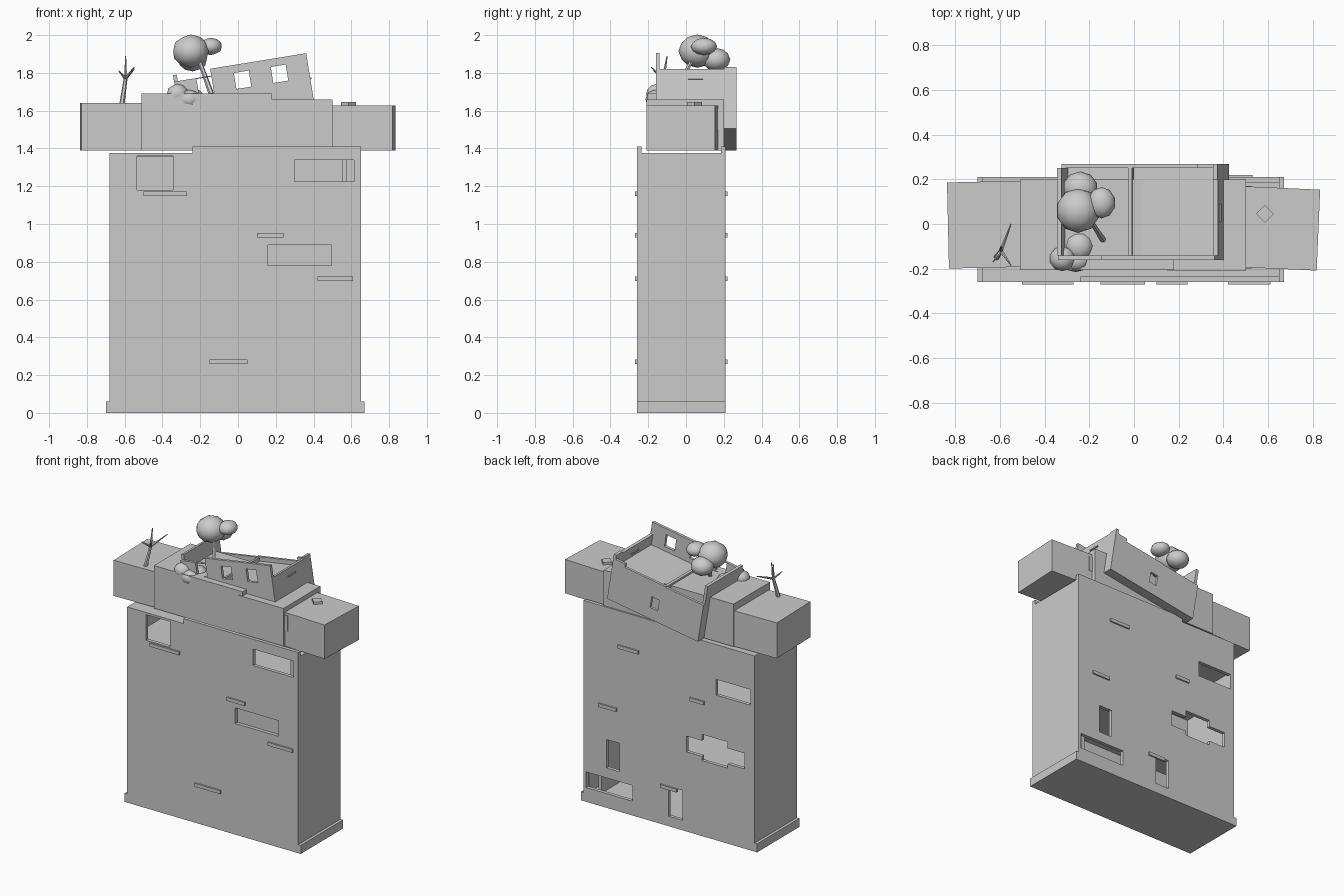
import bpy, bmesh, math
from mathutils import Vector, Matrix

if "Cube" in bpy.data.objects:
    bpy.data.objects.remove(bpy.data.objects["Cube"])

grey = bpy.data.materials.new("concrete_grey")
grey.diffuse_color = (0.6, 0.6, 0.6, 1)
grey.use_nodes = True
grey.node_tree.nodes["Principled BSDF"].inputs["Base Color"].default_value = grey.diffuse_color


def finish(name, bm, matrix=None, smooth=False):
    bmesh.ops.recalc_face_normals(bm, faces=bm.faces)
    me = bpy.data.meshes.new(name)
    bm.to_mesh(me)
    bm.free()
    me.materials.append(grey)
    if smooth:
        for p in me.polygons:
            p.use_smooth = True
    ob = bpy.data.objects.new(name, me)
    bpy.context.collection.objects.link(ob)
    if matrix is not None:
        ob.matrix_world = matrix
    return ob


def box(name, x, y, z, rot=0, matrix=None):
    """Box from three (low, high) ranges, optionally turned about its own z axis."""
    bm = bmesh.new()
    size = Vector((x[1] - x[0], y[1] - y[0], z[1] - z[0]))
    mid = Vector((sum(x) / 2, sum(y) / 2, sum(z) / 2))
    bmesh.ops.create_cube(bm, size=1, matrix=Matrix.Translation(mid)
                          @ Matrix.Rotation(math.radians(rot), 4, 'Z')
                          @ Matrix.Diagonal((*size, 1)))
    return finish(name, bm, matrix)


def wall(name, x, z, y, holes, matrix=None):
    """Upright panel between y[0] and y[1] with rectangular holes (x0, x1, z0, z1)."""
    bm = bmesh.new()
    xs = sorted({*x, *[c for h in holes for c in h[:2]]})
    zs = sorted({*z, *[c for h in holes for c in h[2:]]})
    grid = {}

    def vert(a, b):
        if (a, b) not in grid:
            grid[a, b] = bm.verts.new((a, y[0], b))
        return grid[a, b]

    for a, b in zip(xs, xs[1:]):
        for c, d in zip(zs, zs[1:]):
            u, v = (a + b) / 2, (c + d) / 2
            if not any(h[0] < u < h[1] and h[2] < v < h[3] for h in holes):
                bm.faces.new((vert(a, c), vert(b, c), vert(b, d), vert(a, d)))
    ext = bmesh.ops.extrude_face_region(bm, geom=bm.faces[:], use_keep_orig=True)
    moved = [g for g in ext["geom"] if isinstance(g, bmesh.types.BMVert)]
    bmesh.ops.translate(bm, verts=moved, vec=(0, y[1] - y[0], 0))
    return finish(name, bm, matrix)


def stick(name, a, b, r0, r1):
    """Tapered six-sided branch."""
    a, b = Vector(a), Vector(b)
    d = b - a
    bm = bmesh.new()
    bmesh.ops.create_cone(bm, cap_ends=True, segments=6, radius1=r0, radius2=r1,
                          depth=d.length,
                          matrix=Matrix.Translation((a + b) / 2)
                          @ d.to_track_quat('Z', 'Y').to_matrix().to_4x4())
    return finish(name, bm)


def blob(name, centre, r):
    """Rounded low-poly foliage ball."""
    bm = bmesh.new()
    bmesh.ops.create_icosphere(bm, subdivisions=2, radius=1,
                               matrix=Matrix.Translation(centre)
                               @ Matrix.Diagonal((*r, 1)))
    return finish(name, bm, smooth=True)


# Main block: base slab, pierced front and back walls, side walls
box("base_slab", (-0.70, 0.67), (-0.26, 0.21), (0, 0.06))
step = (-0.68, -0.24, 1.375, 1.41)
wall("front_wall", (-0.68, 0.65), (0.06, 1.41), (-0.26, -0.235),
     [step, (-0.535, -0.345, 1.18, 1.36), (0.30, 0.615, 1.225, 1.34),
      (0.16, 0.495, 0.78, 0.89)])
wall("back_wall", (-0.68, 0.65), (0.06, 1.41), (0.185, 0.21),
     [step, (-0.65, -0.38, 1.02, 1.13), (-0.60, -0.15, 0.56, 0.67),
      (-0.47, -0.27, 0.53, 0.715), (0.37, 0.47, 0.28, 0.48),
      (0.27, 0.63, 0.10, 0.21), (-0.12, -0.01, 0.07, 0.28)])
for name, x in (("left_wall", (-0.68, -0.655)), ("right_wall", (0.625, 0.65))):
    box(name, x, (-0.235, 0.185), (0.06, 1.375))

# Inner floors, partition and roof
for i, z in enumerate((0.52, 1.00, 1.17, 1.375)):
    box(f"floor_{i}", (-0.655, 0.625), (-0.235, 0.185), (z - 0.02, z))
box("inner_partition", (0.55, 0.575), (-0.20, 0.15), (0.06, 1.355))
box("window_backing", (0.14, 0.52), (-0.235, -0.22), (0.76, 0.91))

# Thin ledges on both long walls
for i, (x0, x1, z) in enumerate(((-0.50, -0.27, 1.16), (0.10, 0.24, 0.94),
                                 (0.42, 0.61, 0.71), (-0.15, 0.05, 0.27))):
    box(f"front_ledge_{i}", (x0, x1), (-0.27, -0.255), (z - 0.012, z + 0.012))
for i, (x0, x1, z) in enumerate(((0.22, 0.38, 1.16), (0.39, 0.53, 0.71),
                                 (-0.29, -0.18, 0.94), (-0.08, 0.05, 0.27))):
    box(f"back_ledge_{i}", (x0, x1), (0.205, 0.22), (z - 0.012, z + 0.012))

# Row of crooked blocks across the top
box("left_block", (-0.832, -0.45), (-0.195, 0.19), (1.39, 1.64), 1.3)
box("middle_block", (-0.51, 0.18), (-0.205, 0.20), (1.39, 1.69))
box("right_middle_block", (0.15, 0.50), (-0.21, 0.20), (1.39, 1.66))
box("right_block", (0.45, 0.825), (-0.20, 0.162), (1.39, 1.628), -2.5)
box("side_panel", (0.49, 0.525), (-0.20, 0.17), (1.50, 1.61))
box("roof_hatch", (0.557, 0.613), (0.017, 0.073), (1.62, 1.645), 45)

# Tilted open room
tilt = Matrix.Translation((-0.28, 0, 1.39)) @ Matrix.Rotation(math.radians(-9.2), 4, 'Y')
wall("room_front_wall", (0, 0.715), (0, 0.405), (-0.16, -0.14),
     [(0, 0.20, 0.368, 0.405)] +
     [(u - 0.04, u + 0.04, 0.277, 0.363) for u in (0.16, 0.36, 0.558)], tilt)
wall("room_back_wall", (0, 0.715), (0, 0.30), (0.25, 0.268),
     [(0.33, 0.39, 0.08, 0.16), (0, 0.30, 0.27, 0.30), (0.30, 0.62, 0.275, 0.30)], tilt)
box("room_left_wall", (0, 0.02), (-0.14, 0.25), (0, 0.403), 0, tilt)
box("room_right_wall", (0.695, 0.715), (-0.14, 0.25), (0, 0.32), 0, tilt)
box("room_bottom", (0.02, 0.695), (-0.14, 0.25), (0, 0.02), 0, tilt)
box("room_low_floor", (0.02, 0.32), (-0.14, 0.25), (0.20, 0.225), 0, tilt)
box("room_high_floor", (0.32, 0.695), (-0.14, 0.25), (0.22, 0.245), 0, tilt)
box("room_divider", (0.30, 0.318), (-0.14, 0.25), (0.225, 0.27), 0, tilt)
box("room_wall_ledge", (0.69, 0.722), (0.01, 0.09), (0.265, 0.275), 0, tilt)
box("room_corner_stub", (0.695, 0.715), (0.20, 0.268), (0.30, 0.33), 0, tilt)

# Leafy tree growing out of the room
stick("tree_trunk", (-0.12, -0.10, 1.63), (-0.21, 0.04, 1.88), 0.016, 0.01)
blob("tree_crown_main", (-0.25, 0.06, 1.915), (0.098, 0.10, 0.088))
blob("tree_crown_side", (-0.145, 0.095, 1.94), (0.062, 0.07, 0.046))
blob("tree_crown_back", (-0.24, 0.16, 1.87), (0.078, 0.075, 0.062))

# Bush at the front edge
blob("bush_left", (-0.32, -0.155, 1.69), (0.058, 0.056, 0.052))
blob("bush_front", (-0.26, -0.165, 1.66), (0.065, 0.05, 0.05))
blob("bush_rear", (-0.245, -0.10, 1.67), (0.065, 0.065, 0.05))

# Bare tree on the left block
fork = (-0.595, -0.12, 1.77)
stick("bare_trunk", (-0.615, -0.15, 1.63), fork, 0.014, 0.010)
for i, tip in enumerate(((-0.55, 0.0, 1.82), (-0.55, -0.185, 1.83), (-0.595, -0.10, 1.89),
                         (-0.63, -0.17, 1.81))):
    stick(f"bare_branch_{i}", fork, tip, 0.009, 0.003)
